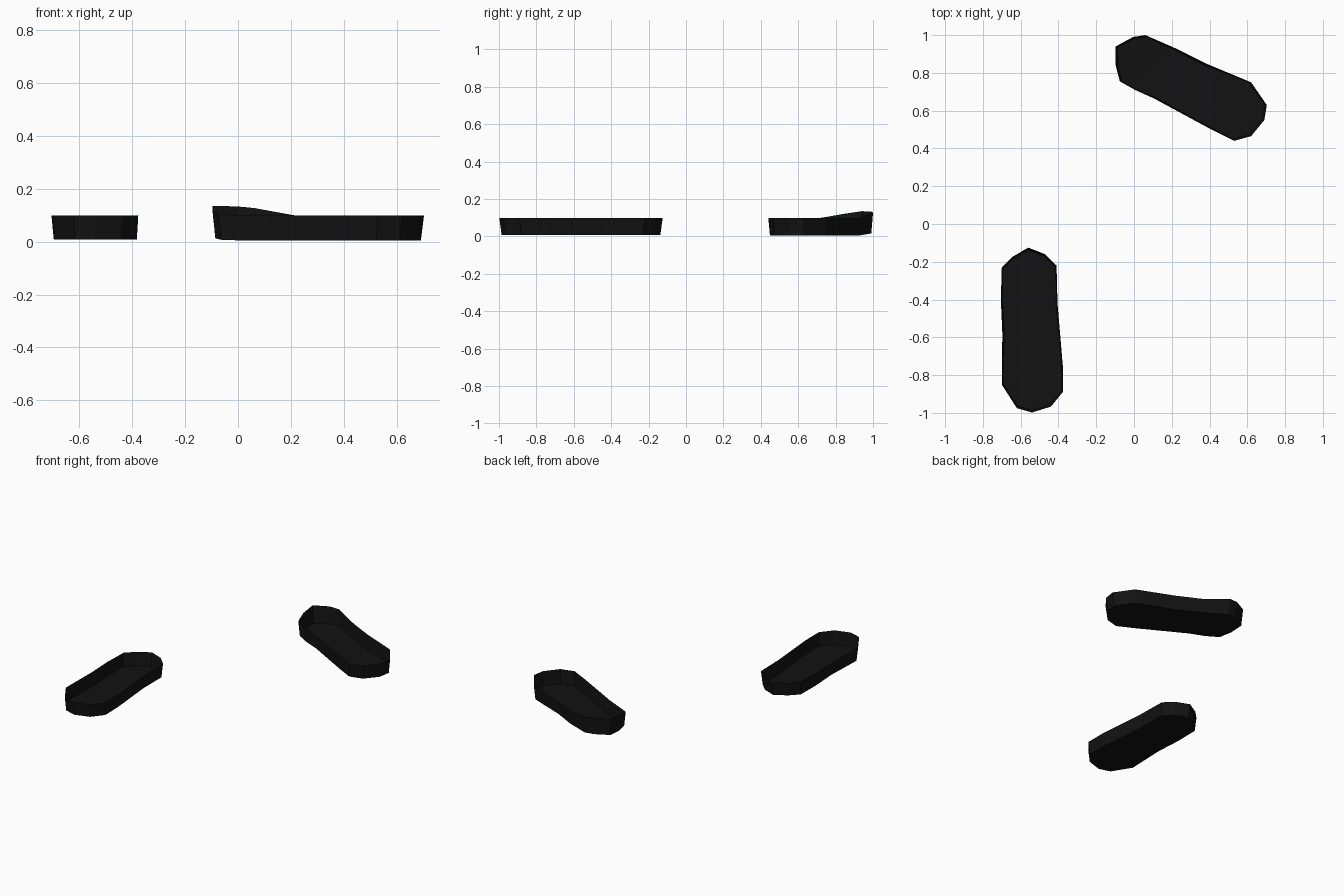
import bpy, bmesh
from mathutils import Vector

if "Cube" in bpy.data.objects:
    bpy.data.objects.remove(bpy.data.objects["Cube"])

black = bpy.data.materials.new("black_rubber")
black.diffuse_color = (0.006, 0.006, 0.006, 1)
black.use_nodes = True
black.node_tree.nodes["Principled BSDF"].inputs["Base Color"].default_value = black.diffuse_color


def tray(name, outline, bottom=0.006, inset=0.012):
    """Open-topped sole: outline points are (x, y, rim height, bottom lift)."""
    n = len(outline)
    centre = Vector((sum(p[0] for p in outline) / n, sum(p[1] for p in outline) / n))
    bm = bmesh.new()
    rim, base = [], []
    for x, y, top, lift in outline:
        p = Vector((x, y))
        q = p + (centre - p).normalized() * inset
        rim.append(bm.verts.new((x, y, top)))
        base.append(bm.verts.new((q.x, q.y, bottom + lift)))
    for i in range(n):
        j = (i + 1) % n
        bm.faces.new((base[i], base[j], rim[j], rim[i]))
    floor = bm.faces.new(base[::-1])
    bmesh.ops.triangulate(bm, faces=[floor])
    bmesh.ops.recalc_face_normals(bm, faces=bm.faces)
    mesh = bpy.data.meshes.new(name)
    bm.to_mesh(mesh)
    bm.free()
    mesh.materials.append(black)
    ob = bpy.data.objects.new(name, mesh)
    bpy.context.collection.objects.link(ob)
    return ob


# Straight, level sole at the front left
left = [(-.56, -.125), (-.645, -.175), (-.70, -.23), (-.705, -.40), (-.697, -.58),
        (-.70, -.85), (-.62, -.975), (-.54, -.998), (-.44, -.967), (-.377, -.89),
        (-.377, -.75), (-.405, -.42), (-.41, -.22), (-.47, -.16)]
tray("left_sole", [(x, y, .098, 0) for x, y in left], bottom=.008)

# Angled sole at the back right, with one raised end
raised = [(-.075, .755, .105, .003), (-.097, .84, .12, .008), (-.097, .94, .135, .014),
          (-.005, .99, .133, .014), (.06, 1.0, .127, .012)]
level = [(.22, .93), (.38, .85), (.62, .75), (.703, .63), (.69, .55), (.62, .465),
         (.53, .44), (.41, .50), (.105, .665), (.005, .71)]
tray("right_sole", raised + [(x, y, .098, 0) for x, y in level], bottom=.004)
